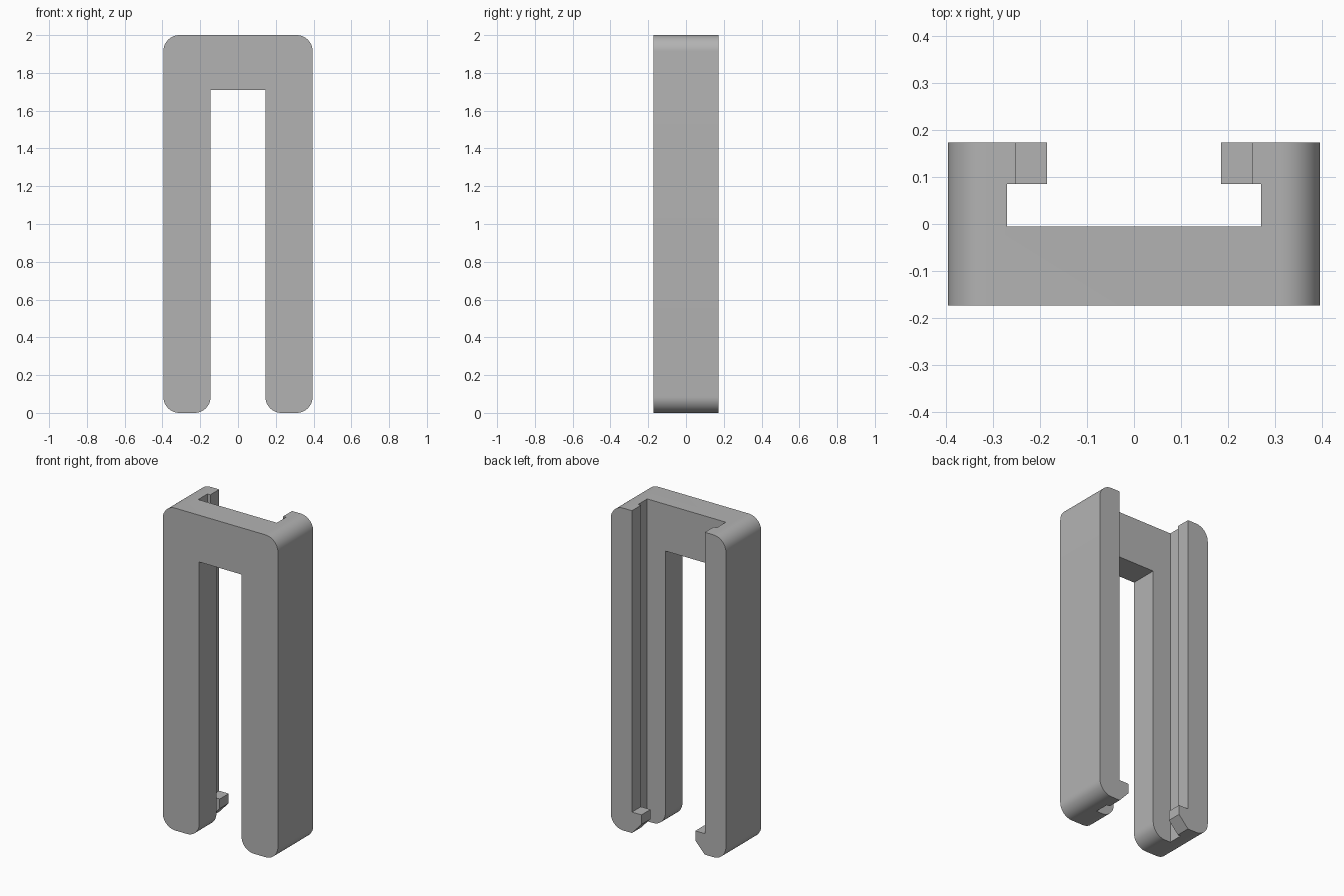
import bpy, bmesh
from math import sin, cos, pi

if "Cube" in bpy.data.objects:
    bpy.data.objects.remove(bpy.data.objects["Cube"], do_unlink=True)

HALF_W, HALF_D, HEIGHT, RADIUS = 0.395, 0.173, 2.0, 0.085
SLOT_X, SLOT_Z = 0.145, 1.71

grey = bpy.data.materials.new("plain grey")
grey.use_nodes = True
colour = (0.45, 0.45, 0.45, 1)
grey.diffuse_color = colour
grey.node_tree.nodes["Principled BSDF"].inputs["Base Color"].default_value = colour


def corner(cx, cz, start, steps=12):
    """Quarter circle, counter-clockwise from the start angle."""
    return [(cx + RADIUS * cos(start + pi / 2 * i / steps),
             cz + RADIUS * sin(start + pi / 2 * i / steps)) for i in range(steps + 1)]


def mirrored_prism(name, half, y0, y1):
    """Extrude an x-z half outline, mirrored across x = 0, from y0 to y1."""
    outline = half + [(-x, z) for x, z in reversed(half)]
    bm = bmesh.new()
    face = bm.faces.new([bm.verts.new((x, y0, z)) for x, z in outline])
    top = bmesh.ops.extrude_face_region(bm, geom=[face])["geom"]
    bmesh.ops.translate(bm, vec=(0, y1 - y0, 0),
                        verts=[g for g in top if isinstance(g, bmesh.types.BMVert)])
    bmesh.ops.recalc_face_normals(bm, faces=bm.faces)
    mesh = bpy.data.meshes.new(name)
    bm.to_mesh(mesh)
    bm.free()
    mesh.materials.append(grey)
    obj = bpy.data.objects.new(name, mesh)
    bpy.context.collection.objects.link(obj)
    return obj


# Two-legged body with rounded leg ends and top corners
body_half = ([(SLOT_X, SLOT_Z)]
             + corner(SLOT_X + RADIUS, RADIUS, pi)
             + corner(HALF_W - RADIUS, RADIUS, 1.5 * pi)
             + corner(HALF_W - RADIUS, HEIGHT - RADIUS, 0))
body = mirrored_prism("clip_body", body_half, -HALF_D, HALF_D)

# Wide channel behind the front plate
channel = mirrored_prism("channel_cutter", [(0.27, -0.1), (0.27, 2.1)], -0.005, 0.085)

# Rear opening, narrowed at the bottom by the two chamfered hooks
opening_half = [(0.25, -0.1), (0.25, 0), (0.185, 0.07), (0.185, 0.13),
                (0.25, 0.13), (0.25, 2.1)]
opening = mirrored_prism("rear_opening_cutter", opening_half, 0.04, 0.3)

bpy.ops.object.select_all(action="DESELECT")
body.select_set(True)
bpy.context.view_layer.objects.active = body
for cutter in (channel, opening):
    mod = body.modifiers.new(cutter.name, "BOOLEAN")
    mod.operation = "DIFFERENCE"
    mod.solver = "EXACT"
    mod.object = cutter
    bpy.ops.object.modifier_apply(modifier=mod.name)
    bpy.data.objects.remove(cutter, do_unlink=True)

bpy.ops.object.shade_smooth_by_angle(angle=pi / 6)
